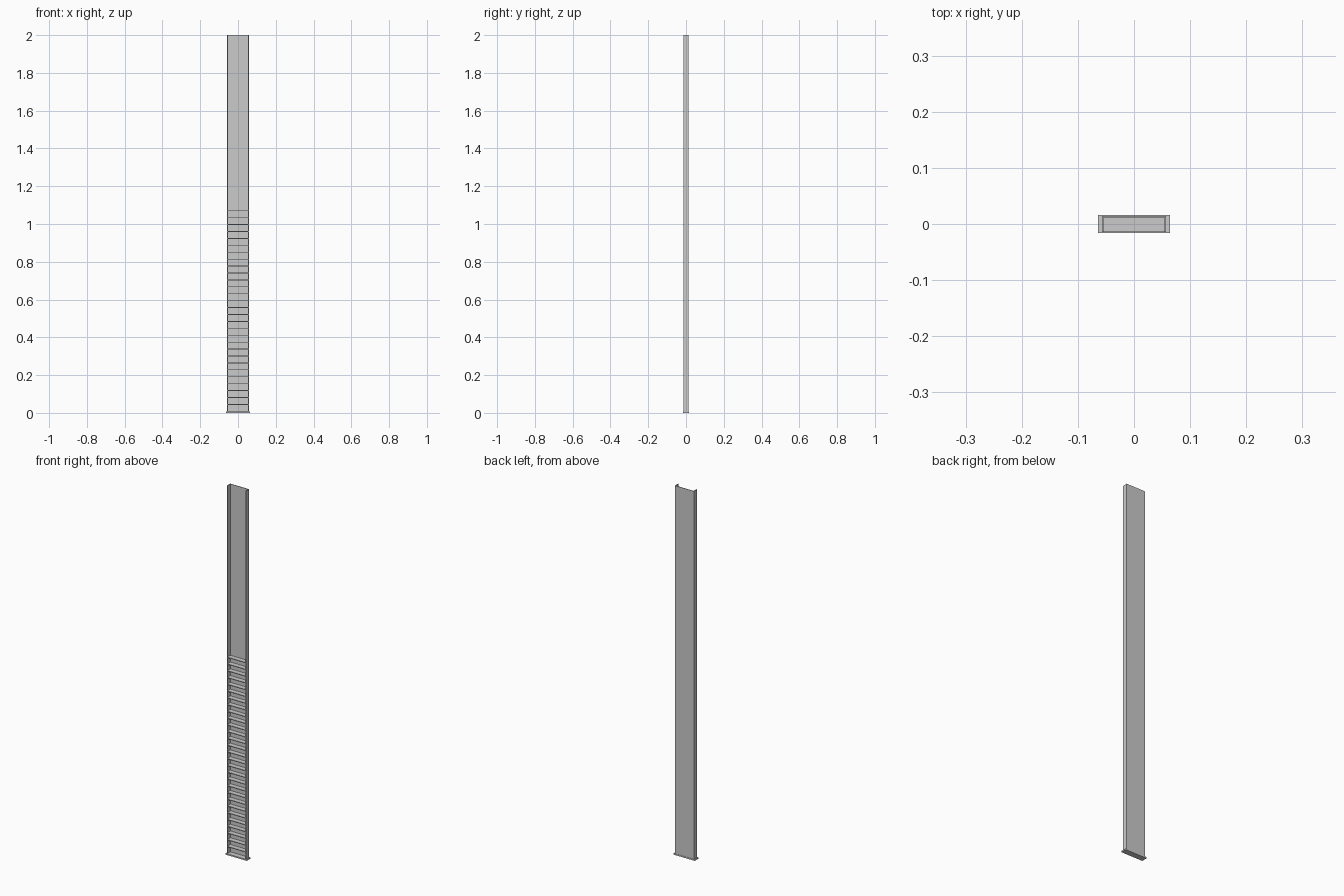
import bpy
import bmesh

if "Cube" in bpy.data.objects:
    bpy.data.objects.remove(bpy.data.objects["Cube"])


def box(bm, x0, x1, y0, y1, z0, z1):
    r = bmesh.ops.create_cube(bm, size=1)
    for v in r["verts"]:
        v.co.x = x0 if v.co.x < 0 else x1
        v.co.y = y0 if v.co.y < 0 else y1
        v.co.z = z0 if v.co.z < 0 else z1


def part(name, boxes):
    bm = bmesh.new()
    for b in boxes:
        box(bm, *b)
    me = bpy.data.meshes.new(name)
    bm.to_mesh(me)
    bm.free()
    ob = bpy.data.objects.new(name, me)
    bpy.context.collection.objects.link(ob)
    return ob


def channel(name, z0, z1):
    # U-shaped profile open to the front, extruded upwards
    w, d, t = 0.057, 0.0145, 0.003
    prof = [(-w, -d), (-w, d), (w, d), (w, -d),
            (w - t, -d), (w - t, d - t), (t - w, d - t), (t - w, -d)]
    bm = bmesh.new()
    face = bm.faces.new([bm.verts.new((x, y, z0)) for x, y in prof])
    r = bmesh.ops.extrude_face_region(bm, geom=[face])
    for v in r["geom"]:
        if isinstance(v, bmesh.types.BMVert):
            v.co.z = z1
    bmesh.ops.recalc_face_normals(bm, faces=bm.faces)
    me = bpy.data.meshes.new(name)
    bm.to_mesh(me)
    bm.free()
    ob = bpy.data.objects.new(name, me)
    bpy.context.collection.objects.link(ob)


BASE_H, SPLIT = 0.007, 1.07

# Foot plate, slightly wider than the channel
part("base_plate", [(-0.064, 0.064, -0.016, 0.016, 0, BASE_H)])

# Lower and upper channel sections
channel("lower_channel", BASE_H, SPLIT)
channel("upper_channel", SPLIT, 2.0)

# Evenly spaced shelves filling the lower section
count, first = 29, 0.045
pitch = (SPLIT - first) / (count - 1)
part("shelves", [(-0.054, 0.054, -0.0143, 0.0115, z - 0.002, z + 0.002)
                 for z in (first + i * pitch for i in range(count))])
